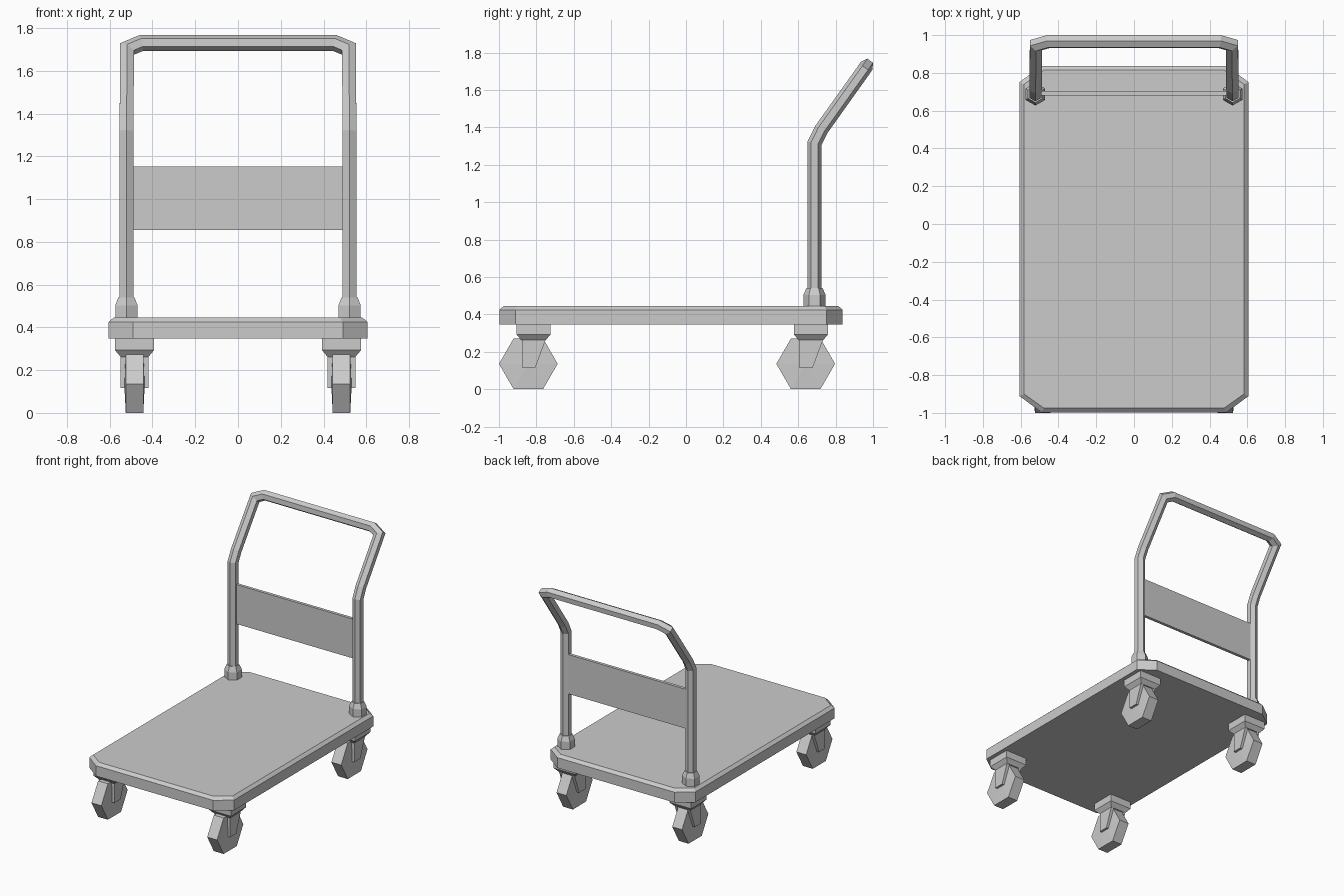
import bpy, bmesh, math
from mathutils import Vector

if "Cube" in bpy.data.objects:
    bpy.data.objects.remove(bpy.data.objects["Cube"])


def loft(name, rings, dome=0.0):
    """Skin a list of equal-length rings, close both ends, optionally dome the ends."""
    bm = bmesh.new()
    loops = [[bm.verts.new(p) for p in ring] for ring in rings]
    n = len(loops[0])
    for a, b in zip(loops, loops[1:]):
        for i in range(n):
            j = (i + 1) % n
            bm.faces.new((a[i], a[j], b[j], b[i]))
    caps = [bm.faces.new(loops[0]), bm.faces.new(loops[-1])]
    bmesh.ops.recalc_face_normals(bm, faces=bm.faces[:])
    if dome:
        bmesh.ops.poke(bm, faces=caps, offset=dome)
    mesh = bpy.data.meshes.new(name)
    bm.to_mesh(mesh)
    bm.free()
    ob = bpy.data.objects.new(name, mesh)
    bpy.context.collection.objects.link(ob)
    return ob


def hexagon(r):
    return [(r * math.cos(math.tau * i / 6), r * math.sin(math.tau * i / 6)) for i in range(6)]


def rect(x0, x1, y0, y1, z):
    return [(x0, y0, z), (x1, y0, z), (x1, y1, z), (x0, y1, z)]


def sweep(name, path, r):
    """Hexagonal tube along a path that starts vertically, with mitred joints."""
    pts = [Vector(p) for p in path]
    ring = [pts[0] + Vector((b, a, 0)) for a, b in hexagon(r)]
    rings = [ring]
    for i in range(1, len(pts)):
        d = (pts[i] - pts[i - 1]).normalized()
        nxt = (pts[i + 1] - pts[i]).normalized() if i + 1 < len(pts) else d
        m = (d + nxt).normalized()
        ring = [p + d * ((pts[i] - p).dot(m) / d.dot(m)) for p in ring]
        rings.append(ring)
    return loft(name, rings)


# Deck with clipped corners and a bevelled top edge
def deck_ring(inset, z):
    x, y0, y1 = 0.605 - inset, -0.997 + inset, 0.837 - inset
    cx, cy = 0.115 - inset * 0.4, 0.085 - inset * 0.4
    return [(-x + cx, y0, z), (x - cx, y0, z), (x, y0 + cy, z), (x, y1 - cy, z),
            (x - cx, y1, z), (-x + cx, y1, z), (-x, y1 - cy, z), (-x, y0 + cy, z)]


loft("deck", [deck_ring(0, 0.347), deck_ring(0, 0.425), deck_ring(0.022, 0.445)])

# Bent push handle
PX, PY = 0.522, 0.687
half = [(PX, PY, 0.44), (PX, PY, 1.315), (PX - 0.001, 0.723, 1.388),
        (PX - 0.003, 0.947, 1.702), (0.453, 0.966, 1.73)]
sweep("handle", [(-x, y, z) for x, y, z in half] + half[::-1], 0.0375)

# Sleeves at the foot of the handle
for s, side in ((-1, "left"), (1, "right")):
    loft(f"handle_sleeve_{side}",
         [[(s * PX + b, PY + a, z) for a, b in hexagon(r)]
          for r, z in ((0.06, 0.44), (0.06, 0.503), (0.044, 0.54))])

# Panel between the posts
loft("handle_panel", [rect(-0.5, 0.5, 0.681, 0.704, z) for z in (0.856, 1.153)])

# Casters: mount, fork plates and domed six-sided wheel
for sx, side in ((-1, "left"), (1, "right")):
    for cy, end in ((-0.815, "front"), (0.668, "rear")):
        cx = sx * 0.484
        tag = f"{end}_{side}"
        loft(f"caster_mount_{tag}",
             [rect(cx - h, cx + h, cy - h, cy + h, z)
              for h, z in ((0.065, 0.262), (0.091, 0.293), (0.091, 0.35))])
        for k, where in ((-1, "outer"), (1, "inner")):
            xa, xb = sorted((cx + k * 0.042, cx + k * 0.065))
            loft(f"caster_fork_{where}_{tag}",
                 [rect(xa, xb, cy - 0.063, cy + 0.01, 0.117),
                  rect(xa, xb, cy - 0.063, cy + 0.065, 0.265)])
        loft(f"wheel_{tag}",
             [[(cx + x, cy - 0.028 + a, 0.136 + b) for a, b in hexagon(0.157)]
              for x in (-0.041, 0.041)], dome=0.007)
